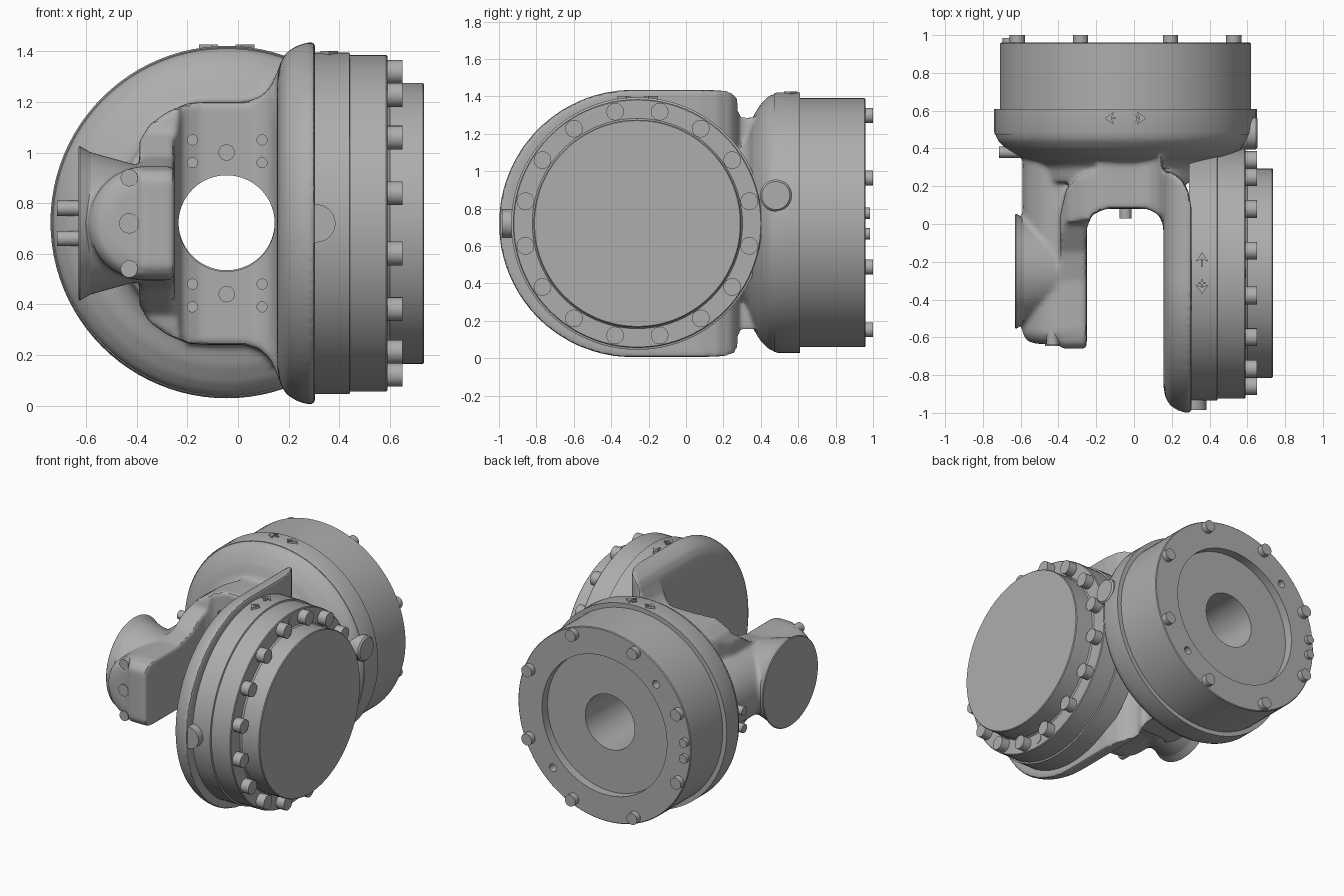
import bpy, bmesh
from math import cos, sin, pi, radians
from mathutils import Vector

if "Cube" in bpy.data.objects:
    bpy.data.objects.remove(bpy.data.objects["Cube"], do_unlink=True)

grey = bpy.data.materials.new("cast_grey")
grey.use_nodes = True
COLOUR = (0.42, 0.42, 0.42, 1)
grey.diffuse_color = COLOUR
grey.node_tree.nodes["Principled BSDF"].inputs["Base Color"].default_value = COLOUR

Z = 0.72            # shared axis height
DX, DY = -0.045, -0.26   # rear drum centre x, side drum centre y


def place(axis, u, v, d):
    return Vector({"x": (d, u, v), "y": (u, d, v), "z": (u, v, d)}[axis])


def section(axis, profile, d):
    return [place(axis, u, v, d) for u, v in profile]


def circle(axis, u, v, r, d, n=96):
    return [place(axis, u + r * cos(2 * pi * i / n), v + r * sin(2 * pi * i / n), d) for i in range(n)]


def loft(name, sections, ring=False):
    """Skin matching sections; ring joins the last one to the first."""
    bm = bmesh.new()
    rows = [[bm.verts.new(p) for p in s] for s in sections]
    n = len(rows[0])
    for a, b in list(zip(rows, rows[1:])) + ([(rows[-1], rows[0])] if ring else []):
        for i in range(n):
            bm.faces.new((a[i], a[(i + 1) % n], b[(i + 1) % n], b[i]))
    if not ring:
        bm.faces.new(rows[0])
        bm.faces.new(rows[-1])
    bmesh.ops.recalc_face_normals(bm, faces=bm.faces)
    me = bpy.data.meshes.new(name)
    bm.to_mesh(me)
    bm.free()
    me.materials.append(grey)
    ob = bpy.data.objects.new(name, me)
    bpy.context.collection.objects.link(ob)
    return ob


def prism(name, axis, profile, a, b):
    return loft(name, [section(axis, profile, a), section(axis, profile, b)])


def lathe(name, axis, u, v, profile, ring=False, n=96):
    return loft(name, [circle(axis, u, v, r, d, n) for r, d in profile], ring)


def select(obs):
    bpy.ops.object.select_all(action="DESELECT")
    for o in obs:
        o.select_set(True)
    bpy.context.view_layer.objects.active = obs[0]


def join(name, obs):
    select(obs)
    bpy.ops.object.join()
    obs[0].name = name
    return obs[0]


def apply(ob, kind, **settings):
    m = ob.modifiers.new(kind, kind)
    for k, val in settings.items():
        setattr(m, k, val)
    select([ob])
    bpy.ops.object.modifier_apply(modifier=m.name)


def boolean(ob, cutter, operation):
    apply(ob, "BOOLEAN", object=cutter, operation=operation, solver="EXACT")
    bpy.data.objects.remove(cutter, do_unlink=True)


def mirror_z(half):
    return half + [(u, -h) for u, h in reversed(half)]


def upright(half):
    return [(u, Z + h) for u, h in mirror_z(half)]


# Fork: U-shaped plan trimmed by its front and side outlines
fork = prism("fork", "z", [
    (-.39, -.66), (-.25, -.66), (-.25, -.02), (-.22, .05), (-.15, .08), (.07, .08), (.13, .05),
    (.16, -.02), (.16, -.2), (.29, -.2), (.29, .1), (.25, .22), (.15, .28), (.15, .36), (-.2, .36),
    (-.2, .29), (-.3, .25), (-.36, .18), (-.39, .05)], 0, 1.44)
boolean(fork, prism("front_outline", "y", upright([
    (-.42, .29), (-.38, .34), (-.35, .39), (-.28, .44), (-.2, .475), (-.12, .48), (.03, .48),
    (.09, .5), (.13, .54), (.155, .6), (.18, .64), (.31, .66)]), -.9, .6), "INTERSECT")
boolean(fork, prism("side_outline", "x", upright([
    (-.67, .16), (-.63, .21), (-.56, .225), (-.3, .225), (-.15, .26), (0, .36), (.08, .7), (.5, .7)]),
    -.6, .5), "INTERSECT")


# Side shell: rounded D with its rear corner swept back to the web
def d_shape(r):
    arc = [(-.285 + r * cos(t), r * sin(t)) for t in [pi - i * pi / 64 for i in range(1, 33)]]
    return upright([(-.285 - r, .001)] + arc + [(.4, r)])


shell = loft("shell", [section("x", d_shape(r), x) for r, x in
                       [(.57, .155), (.63, .165), (.675, .19), (.703, .235), (.716, .28), (.716, .305)]])
boolean(shell, prism("shell_plan", "z", [
    (.1, -1.1), (.4, -1.1), (.305, .08), (.29, .17), (.25, .24), (.2, .275), (.1, .285)], -.2, 1.6), "INTERSECT")

# Left tube, clipped flat on its inner side, and flared motor housing
tube_rows = [circle("y", -.365, Z, r, y) for r, y in [(.15, -.635), (.2, -.62), (.225, -.58), (.225, .45)]]
tube = loft("tube", [[Vector((min(p.x, -.3), p.y, p.z)) for p in row] for row in tube_rows])
housing = lathe("housing", "x", -.25, Z, [(.29, -.61), (.275, -.56), (.225, -.38), (.2, -.33)])

# Domed front of the rear drum
dome = lathe("dome", "y", DX, Z + .005, [
    (.44, .22), (.455, .3), (.5, .335), (.57, .36), (.635, .4), (.675, .44), (.69, .475), (.69, .54)])

# Fuse the casting and soften its joints
casting = join("cast_body", [fork, shell, tube, housing, dome])
apply(casting, "REMESH", mode="VOXEL", voxel_size=.013)
apply(casting, "SMOOTH", factor=.5, iterations=8)

# Through hole and small screw holes in the web
drills = [lathe("drill", "y", DX, Z, [(.19, -.3), (.19, .8)])]
for x in (-.18, .095):
    for h in (-.33, -.24, .24, .33):
        drills.append(lathe("drill", "y", x, Z + h, [(.02, -.05), (.02, .15)], n=20))
boolean(casting, join("drills", drills), "DIFFERENCE")

# Rear drum with flange, recess and centre bore
lathe("rear_drum", "y", DX, Z + .005, [
    (.19, .5), (.69, .47), (.696, .49), (.696, .61), (.665, .61), (.665, .955), (.66, .96),
    (.48, .96), (.48, .9), (.19, .9)], ring=True)

# Side drum, cover and end cap
lathe("side_drum", "x", DY, Z, [(.675, .29), (.675, .44), (.665, .443), (.665, .585), (.66, .59), (.6, .59)])
lathe("side_cap", "x", DY, Z, [(.562, .58), (.562, .59), (.555, .6), (.555, .73), (.55, .735)])

# Motor end flange
lathe("motor_flange", "x", -.25, Z, [(.3, -.63), (.305, -.625), (.285, -.59), (.27, -.56)])


def bolts(name, axis, u, v, radius, count, r, a, b, start):
    obs = []
    for i in range(count):
        t = start + 2 * pi * i / count
        obs.append(lathe(name, axis, u + radius * cos(t), v + radius * sin(t), [(r, a), (r, b)], n=24))
    return join(name, obs)


# Bolt circles and locating pins
bolts("side_bolts", "x", DY, Z, .61, 16, .047, .57, .65, pi / 16)
bolts("side_pins", "x", DY, Z, .61, 2, .027, .57, .594, pi / 2)
bolts("rear_bolts", "y", DX, Z + .005, .62, 8, .04, .94, 1.0, pi / 8)
bolts("rear_edge_bolts", "y", DX - .62, Z, .055, 2, .03, .94, .985, pi / 2)
boolean(bpy.data.objects["rear_drum"],
        bolts("rear_holes", "y", DX, Z, .56, 2, .027, .9, 1.0, 3 * pi / 4), "DIFFERENCE")
bolts("web_bolts", "y", DX, Z, .28, 2, .032, .03, .1, pi / 2)
bolts("tube_end_bolts", "y", -.43, Z, .18, 2, .034, -.64, -.56, pi / 2)
lathe("tube_centre_bolt", "y", -.43, Z, [(.04, -.645), (.04, -.56)], n=24)
bolts("flange_pins", "x", .38, Z, .06, 2, .03, -.715, -.58, pi / 2)

# Round plugs on the shell front and the drum side
lathe("front_plug", "y", .31, Z, [(.075, -.985), (.075, -.85)], n=40)
lathe("drum_plug", "x", .48, Z + .15, [(.085, .45), (.085, .645), (.075, .655)], n=40)

# Raised direction arrows with minus and plus bars
ARROW = [(0, 0), (.05, .035), (.035, 0), (.05, -.035)]


def direction_mark(name, x, y, z, along_y):
    obs = []
    minus = [(-.07, -.005), (-.035, -.005), (-.035, .005), (-.07, .005)]
    plus = [(-u, w) for u, w in minus]
    upright_bar = [(.0525 + w, u + .0525) for u, w in minus]
    left = [(u - .11, w) for u, w in ARROW]
    for shape in (left, [(-u, w) for u, w in left], minus, plus, upright_bar):
        pts = [(x + w, y - u) if along_y else (x + u, y + w) for u, w in shape]
        obs.append(prism(name, "z", pts, z - .02, z + .007))
    join(name, obs)


direction_mark("drum_mark", DX, .56, Z + .7, False)
direction_mark("side_mark", .36, DY, Z + .675, True)

# Smooth shading with crisp edges
meshes = [o for o in bpy.context.scene.objects if o.type == "MESH"]
for o in meshes:
    select([o])
    bpy.ops.object.shade_smooth_by_angle(angle=radians(32))
